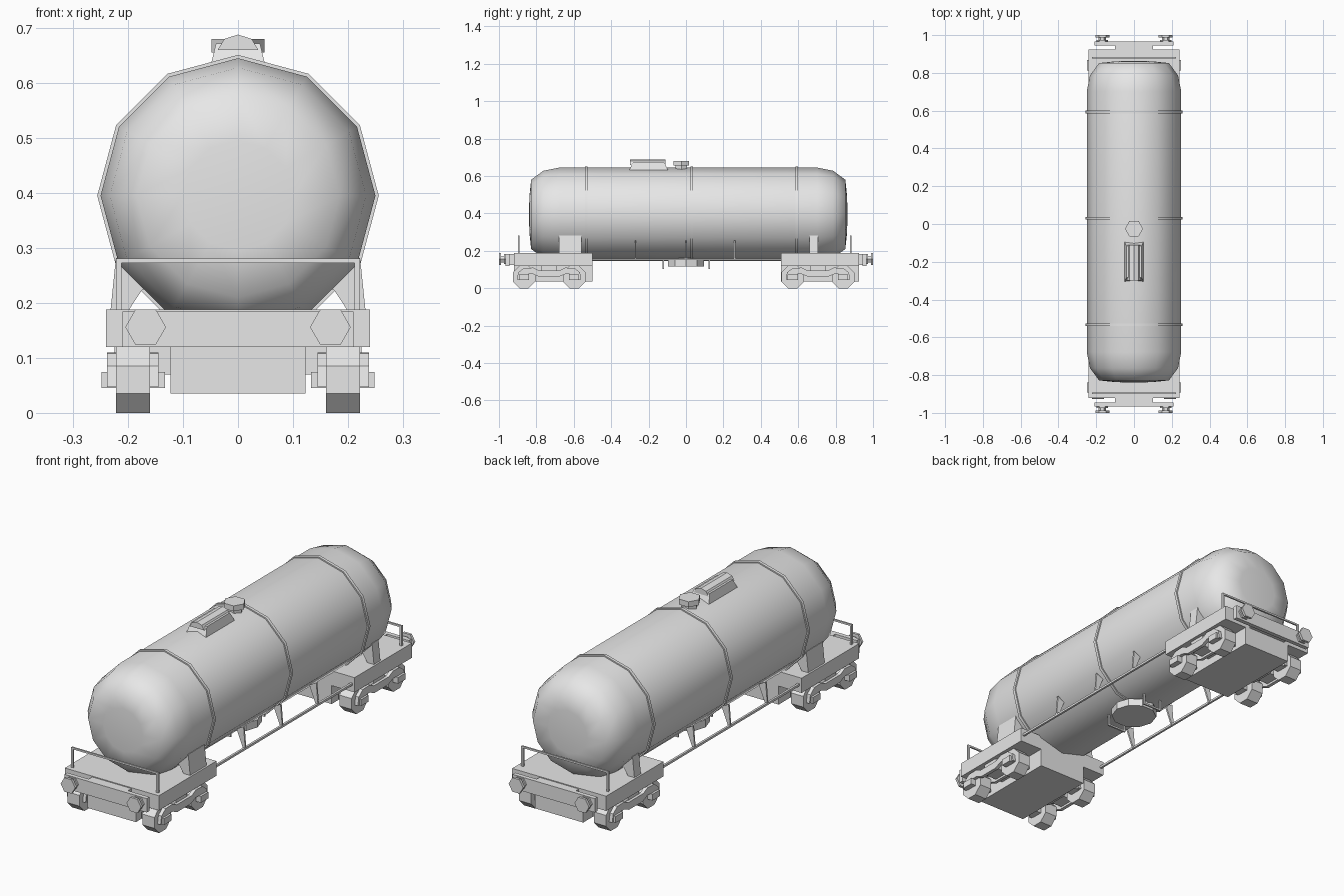
import bpy, bmesh, math

cube = bpy.data.objects.get("Cube")
if cube:
    bpy.data.objects.remove(cube, do_unlink=True)

grey = bpy.data.materials.new("light_grey")
grey.use_nodes = True
GREY = (0.8, 0.8, 0.8, 1)
grey.diffuse_color = GREY
grey.node_tree.nodes["Principled BSDF"].inputs["Base Color"].default_value = GREY


def finish(name, bm, smooth=None):
    bmesh.ops.recalc_face_normals(bm, faces=bm.faces)
    mesh = bpy.data.meshes.new(name)
    bm.to_mesh(mesh)
    bm.free()
    mesh.materials.append(grey)
    ob = bpy.data.objects.new(name, mesh)
    bpy.context.collection.objects.link(ob)
    if smooth:
        bpy.ops.object.select_all(action='DESELECT')
        ob.select_set(True)
        bpy.context.view_layer.objects.active = ob
        bpy.ops.object.shade_smooth_by_angle(angle=math.radians(smooth))
    return ob


def prism(name, pts, axis, lo, hi, taper=1.0):
    """Extrude a flat outline along an axis; taper scales the far end."""
    bm = bmesh.new()
    cu = sum(p[0] for p in pts) / len(pts)
    cv = sum(p[1] for p in pts) / len(pts)
    place = {'x': lambda u, v, w: (w, u, v),
             'y': lambda u, v, w: (u, w, v),
             'z': lambda u, v, w: (u, v, w)}[axis]
    a = [bm.verts.new(place(u, v, lo)) for u, v in pts]
    b = [bm.verts.new(place(cu + (u - cu) * taper, cv + (v - cv) * taper, hi)) for u, v in pts]
    bm.faces.new(a)
    bm.faces.new(b[::-1])
    n = len(pts)
    for i in range(n):
        j = (i + 1) % n
        bm.faces.new((a[i], a[j], b[j], b[i]))
    return finish(name, bm)


def box(name, x0, x1, y0, y1, z0, z1):
    return prism(name, [(x0, y0), (x1, y0), (x1, y1), (x0, y1)], 'z', z0, z1)


def ngon(u, v, r, n, start=0.0):
    return [(u + r * math.cos(start + math.tau * i / n),
             v + r * math.sin(start + math.tau * i / n)) for i in range(n)]


TANK_Z, SIDES = 0.395, 12


def lathe(name, profile, closed, smooth):
    """Spin (radius, y) points about the tank's long axis."""
    bm = bmesh.new()
    rings = [[bm.verts.new((x, y, z)) for x, z in ngon(0, TANK_Z, r, SIDES)] for r, y in profile]
    pairs = list(zip(rings, rings[1:]))
    if closed:
        pairs.append((rings[-1], rings[0]))
    for a, b in pairs:
        for i in range(SIDES):
            j = (i + 1) % SIDES
            bm.faces.new((a[i], a[j], b[j], b[i]))
    bmesh.ops.remove_doubles(bm, verts=bm.verts, dist=1e-5)
    return finish(name, bm, smooth)


# Tank with rounded ends
end = [(0, 0.852), (0.1, 0.849), (0.185, 0.84), (0.233, 0.775), (0.25, 0.69)]
mid = 0.012
lathe("tank", [(r, mid - y) for r, y in end] + [(r, mid + y) for r, y in end[::-1]], False, 50)

# Tank bands
for y in (-0.533, 0.03, 0.593):
    lathe("tank_band", [(0.24, y - .007), (0.256, y - .007), (0.256, y + .007), (0.24, y + .007)],
          True, 35)

# Top hatch and vent
prism("hatch_base", [(-.05, -.305), (.05, -.305), (.05, -.095), (-.05, -.095)], 'z', 0.63, 0.672, 0.8)
prism("hatch_lid", [(-.037, .66), (.037, .66), (.025, .68), (0, .688), (-.025, .68)],
      'y', -0.3, -0.11)
prism("vent_neck", ngon(0, -0.025, 0.036, 6), 'z', 0.62, 0.66)
prism("vent_cap", ngon(0, -0.025, 0.048, 6), 'z', 0.655, 0.68)

# Bottom drain dish and guard loops
prism("drain_neck", ngon(0, 0, 0.07, 10), 'z', 0.135, 0.19)
prism("drain_dish", ngon(0, 0, 0.1, 10), 'z', 0.115, 0.15)
for y in (-0.122, 0.125):
    box("drain_guard_bar", -.05, .05, y - .004, y + .004, 0.104, 0.112)
    for x in (-0.046, 0.046):
        box("drain_guard_post", x - .004, x + .004, y - .004, y + .004, 0.104, 0.17)

# Side sills with slanted struts
for s in (-1, 1):
    box("side_sill", s * 0.22, s * 0.23, -0.51, 0.515, 0.15, 0.16)
    for y in (-0.27, 0, 0.26):
        prism("sill_strut", [(s * .218, .152), (s * .229, .152), (s * .22, .255), (s * .185, .235)],
              'y', y - .004, y + .004)

# Both end units: platform, coupling beam, railing, saddles and running gear
for e, inner, outer, rail_y, saddle, axles in (
        (-1, -0.5, -0.92, -0.895, (-0.68, -0.56), (-0.866, -0.598)),
        (1, 0.507, 0.925, 0.88, (0.66, 0.707), (0.571, 0.84))):
    box("platform", -.24, .24, inner, outer, 0.12, 0.188)
    box("underframe_box", -.123, .123, inner, outer, 0.035, 0.125)
    box("beam_mount", -.1, .1, outer, e * 0.95, 0.125, 0.184)
    box("buffer_beam", -.21, .21, e * 0.945, e * 0.965, 0.12, 0.184)
    box("railing_top", -.222, .222, rail_y - .004, rail_y + .004, 0.273, 0.281)
    for s in (-1, 1):
        box("railing_post", s * .212, s * .222, rail_y - .004, rail_y + .004, 0.185, 0.275)
        # Buffers
        prism("buffer_stem", ngon(s * .168, .156, .02, 6), 'y', e * 0.96, e * 0.992)
        prism("buffer_collar", ngon(s * .168, .156, .03, 6), 'y', e * 0.963, e * 0.973)
        prism("buffer_head", ngon(s * .168, .156, .037, 6), 'y', e * 0.988, e * 1.0)
        # Tank saddle
        prism("tank_saddle", [(s * .2, .185), (s * .232, .185), (s * .222, .282), (s * .205, .282),
                              (s * .165, .228), (s * .175, .223)], 'y', *saddle)
        # Wheels, axle boxes and arched frames on either side of the wheels
        for y in axles:
            prism("wheel", ngon(y, 0.06, 0.065, 8, math.pi / 8), 'x', s * .16, s * .222)
            box("axle_box", s * .133, s * .248, y - .027, y + .027, 0.045, 0.074)
        c = sum(axles) / 2
        half = [(.172, .047), (.165, .085), (.135, .108), (.085, .11), (.055, .095)]
        under = [(.05, .06), (.085, .075), (.11, .075), (.125, .047)]
        arch = ([(c - y, z) for y, z in half] + [(c + y, z) for y, z in half[::-1]]
                + [(c + y, z) for y, z in under[::-1]] + [(c - y, z) for y, z in under])
        for x0, x1 in ((.145, .16), (.222, .238)):
            prism("bogie_side_frame", arch, 'x', s * x0, s * x1)
        # Cross bolster joining the frames to the underframe
        box("bogie_bolster", s * .12, s * .225, c - .04, c + .04, 0.07, 0.125)
